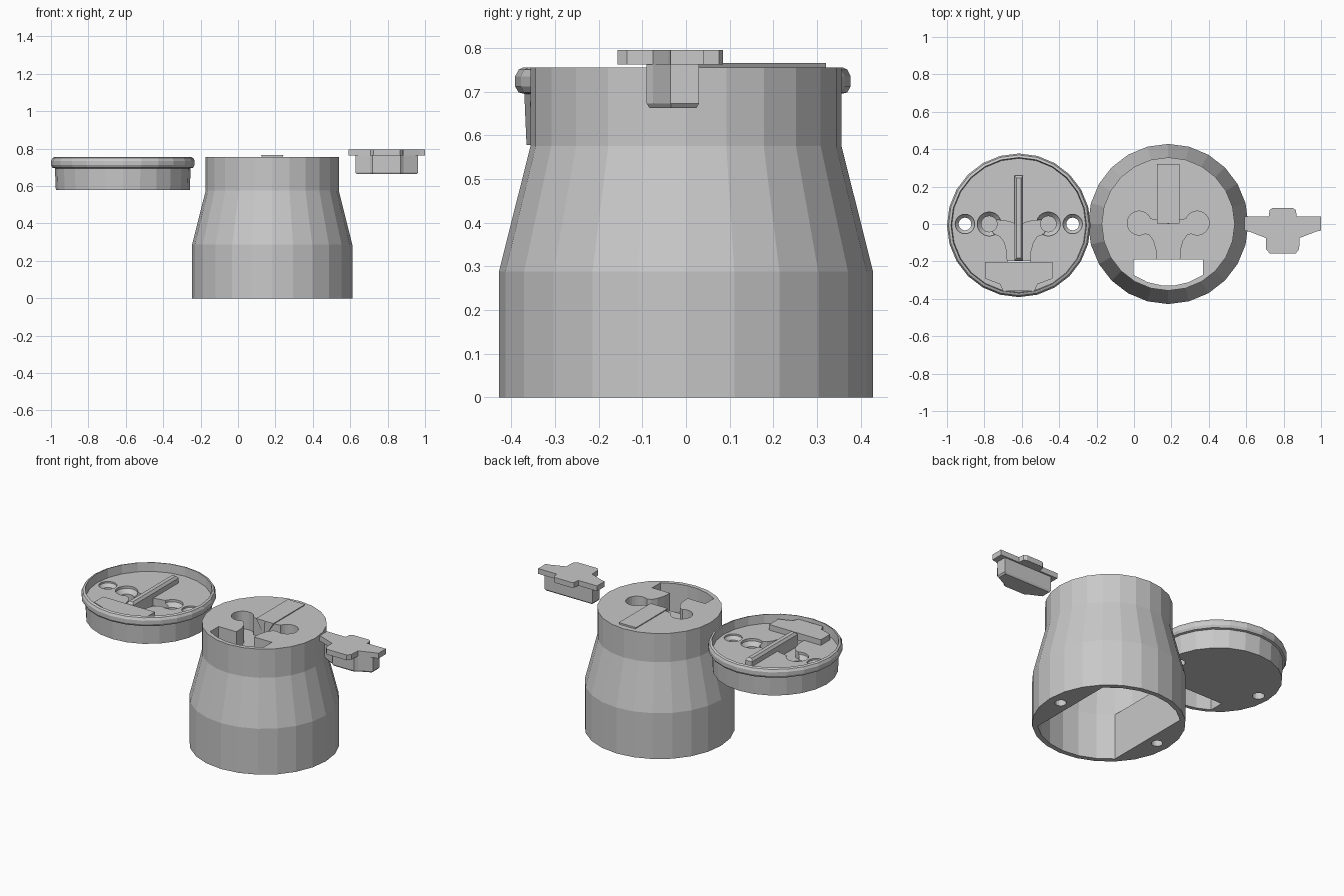
import bpy, bmesh, math

if "Cube" in bpy.data.objects:
    bpy.data.objects.remove(bpy.data.objects["Cube"])

grey = bpy.data.materials.new("light_grey")
grey.diffuse_color = (0.58, 0.58, 0.58, 1)
grey.use_nodes = True
grey.node_tree.nodes["Principled BSDF"].inputs["Base Color"].default_value = grey.diffuse_color


def loft(name, rings, at=(0, 0)):
    """Closed solid through stacked rings of equal point count."""
    bm = bmesh.new()
    vs = [[bm.verts.new((x + at[0], y + at[1], z)) for x, y, z in r] for r in rings]
    n = len(vs[0])
    for a, b in zip(vs, vs[1:]):
        for i in range(n):
            j = (i + 1) % n
            bm.faces.new((a[i], a[j], b[j], b[i]))
    bm.faces.new(vs[0][::-1])
    bm.faces.new(vs[-1])
    bmesh.ops.recalc_face_normals(bm, faces=bm.faces)
    me = bpy.data.meshes.new(name)
    bm.to_mesh(me)
    bm.free()
    me.materials.append(grey)
    ob = bpy.data.objects.new(name, me)
    bpy.context.collection.objects.link(ob)
    return ob


def lathe(name, profile, at=(0, 0), n=24):
    return loft(name, [[(r * math.cos(2 * math.pi * i / n), r * math.sin(2 * math.pi * i / n), z)
                        for i in range(n)] for r, z in profile], at)


def prism(name, pts, z0, z1, at=(0, 0), top=None):
    return loft(name, [[(x, y, z0) for x, y in pts], [(x, y, z1) for x, y in (top or pts)]], at)


def mirrored(half):
    """Complete a right-hand outline across x = 0."""
    return half + [(-x, y) for x, y in reversed(half) if x > 1e-6]


def rect(w, y0, y1):
    return [(-w, y0), (w, y0), (w, y1), (-w, y1)]


def cut(ob, cutter):
    cutter.hide_render = True
    m = ob.modifiers.new("cut", 'BOOLEAN')
    m.operation, m.solver, m.object = 'DIFFERENCE', 'EXACT', cutter
    bpy.context.view_layer.objects.active = ob
    bpy.ops.object.modifier_apply(modifier=m.name)
    bpy.data.objects.remove(cutter)


def opening(r):
    """Window outline: straight back edge, curved front edge."""
    arc = [(0.185 * t, -math.sqrt(r * r - (0.185 * t) ** 2)) for t in (-1, -.6, -.2, .2, .6, 1)]
    return arc + [(0.185, -0.19), (-0.185, -0.19)]


# Y-shaped channel joining the two round wells to the front opening
channel = mirrored([(0, 0), (0.05, 0.02), (0.12, 0.03), (0.155, 0.0), (0.135, -0.045), (0.10, -0.058),
                    (0.077, -0.09), (0.063, -0.14), (0.061, -0.205)])

# ---- hollow body
B = (0.183, 0)
body = lathe("body", [(0.428, 0), (0.428, 0.288), (0.356, 0.575), (0.356, 0.755)], B)
flats = [(0.398 * math.cos(math.radians(a)), 0.398 * math.sin(math.radians(a)))
         for a in list(range(45, 136, 15)) + list(range(225, 316, 15))]
cut(body, prism("lower_cavity", flats, -0.05, 0.286, B))
cut(body, lathe("upper_cavity", [(0.4, 0.284), (0.335, 0.58)], B))
cut(body, prism("window", opening(0.33), 0.5, 0.85, B))
cut(body, prism("channel", channel, 0.645, 0.85, B))
for s in (-1, 1):
    cut(body, lathe("well", [(0.064, 0.643), (0.064, 0.85)], (B[0] + s * 0.155, 0.005)))
    cut(body, lathe("screw_hole", [(0.032, -0.05), (0.032, 0.2)], (B[0] + s * 0.35, 0), 16))
cut(body, prism("groove", rect(0.025, 0.004, 0.32), 0.705, 0.765, B, rect(0.06, 0.004, 0.32)))

# ---- round lid with rolled rim and recessed floor
D = (-0.616, -0.007)
lid = lathe("lid", [(0.358, 0.578), (0.363, 0.695), (0.376, 0.698), (0.384, 0.712), (0.384, 0.735),
                    (0.376, 0.75), (0.366, 0.755), (0.362, 0.755), (0.358, 0.70)], D)
cut(lid, prism("pocket", opening(0.335), 0.5, 0.685, D))
cut(lid, prism("lid_channel", channel, 0.655, 0.85, D))
for s in (-1, 1):
    cut(lid, lathe("well", [(0.042, 0.61), (0.042, 0.66), (0.064, 0.685), (0.064, 0.85)],
                   (D[0] + s * 0.158, 0)))
    cut(lid, lathe("through_hole", [(0.034, 0.5), (0.034, 0.67), (0.052, 0.69), (0.052, 0.85)],
                   (D[0] + s * 0.288, 0), 20))
prism("lid_bar", rect(0.023, -0.188, 0.265), 0.645, 0.73, D)
prism("lid_bar_top", rect(0.023, -0.188, 0.265), 0.73, 0.745, D, rect(0.012, -0.175, 0.252))
prism("lid_tee_plate", mirrored([(0.18, -0.195), (0.18, -0.285), (0.10, -0.315), (0.085, -0.35)]),
      0.69, 0.735, D)

# ---- loose plug with handle plate
P = (0.795, 0)
plate = mirrored([(0.055, 0.085), (0.07, 0.075), (0.075, 0.04), (0.205, 0.04), (0.205, -0.035),
                  (0.18, -0.04), (0.09, -0.075), (0.088, -0.135), (0.07, -0.157)])
prism("plug_plate", plate, 0.762, 0.795, P)
block = mirrored([(0.168, 0.03), (0.168, -0.035), (0.09, -0.075), (0.075, -0.09)])
low = [(x * 0.95, -0.03 + (y + 0.03) * 0.9) for x, y in block]
loft("plug_block", [[(x, y, 0.663) for x, y in low], [(x, y, 0.673) for x, y in block],
                    [(x, y, 0.765) for x, y in block]], P)
